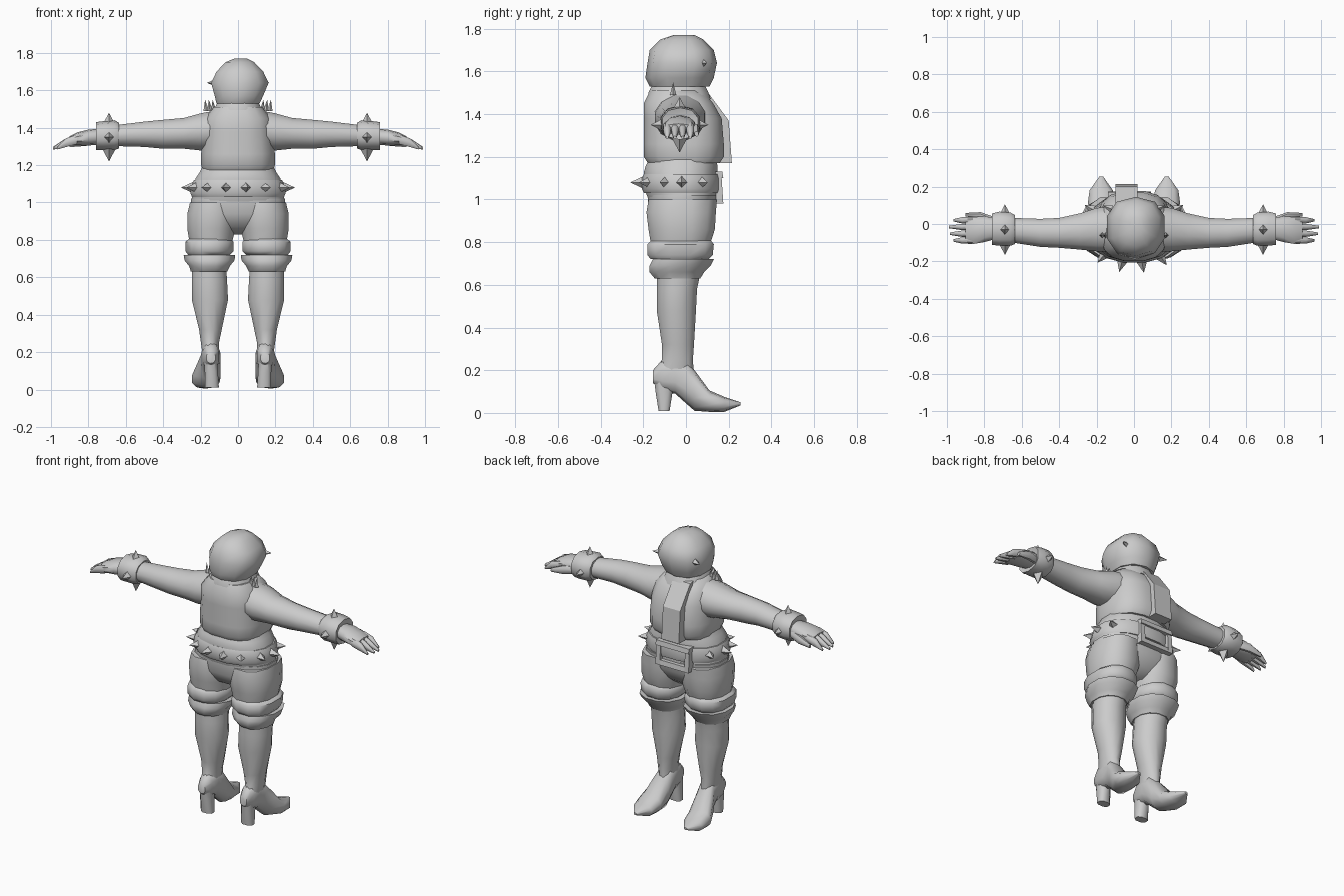
import bpy, bmesh, math
from mathutils import Vector

cube = bpy.data.objects.get("Cube")
if cube:
    bpy.data.objects.remove(cube)

grey = bpy.data.materials.new("plain grey")
grey.use_nodes = True
grey.diffuse_color = (0.6, 0.6, 0.6, 1)
grey.node_tree.nodes["Principled BSDF"].inputs["Base Color"].default_value = (0.6, 0.6, 0.6, 1)


def finish(name, bm, mirror=False, angle=50):
    """Turn a bmesh into a shaded object, optionally mirrored across x."""
    bmesh.ops.recalc_face_normals(bm, faces=bm.faces[:])
    mesh = bpy.data.meshes.new(name)
    bm.to_mesh(mesh)
    bm.free()
    obj = bpy.data.objects.new(name, mesh)
    bpy.context.collection.objects.link(obj)
    mesh.materials.append(grey)
    if mirror:
        mod = obj.modifiers.new("mirror", "MIRROR")
        mod.use_mirror_merge = False
    bpy.ops.object.select_all(action="DESELECT")
    obj.select_set(True)
    bpy.context.view_layer.objects.active = obj
    bpy.ops.object.shade_smooth_by_angle(angle=math.radians(angle))
    return obj


def loft(bm, rings, axis="z", sides=12, power=2.0):
    """Skin rings of (along, a0, a1, b0, b1): the limits of both cross axes."""
    loops = []
    for t, a0, a1, b0, b1 in rings:
        loop = []
        for i in range(sides):
            w = math.tau * (i + 0.5) / sides
            c, s = math.cos(w), math.sin(w)
            a = (a0 + a1) / 2 + (a1 - a0) / 2 * math.copysign(abs(c) ** (2 / power), c)
            b = (b0 + b1) / 2 + (b1 - b0) / 2 * math.copysign(abs(s) ** (2 / power), s)
            co = {"x": (t, a, b), "y": (a, t, b), "z": (a, b, t)}[axis]
            loop.append(bm.verts.new(co))
        loops.append(loop)
    for lo, hi in zip(loops, loops[1:]):
        for i in range(sides):
            j = (i + 1) % sides
            bm.faces.new((lo[i], lo[j], hi[j], hi[i]))
    bm.faces.new(loops[0])
    bm.faces.new(loops[-1])


def part(name, rings, axis="z", sides=12, power=2.0, mirror=False):
    bm = bmesh.new()
    loft(bm, rings, axis, sides, power)
    return finish(name, bm, mirror)


def spike(bm, base, direction, length, radius):
    """Four-sided pyramid stud."""
    d = Vector(direction).normalized()
    rot = d.to_track_quat("Z", "Y").to_matrix().to_4x4()
    rot.translation = Vector(base) + d * length / 2
    bmesh.ops.create_cone(bm, cap_ends=True, segments=4, radius1=radius,
                          radius2=0, depth=length, matrix=rot)


def slab(bm, outline, x0, x1):
    """Extrude a (y, z) outline from x0 to x1."""
    left = [bm.verts.new((x0, y, z)) for y, z in outline]
    right = [bm.verts.new((x1, y, z)) for y, z in outline]
    bm.faces.new(left)
    bm.faces.new(right)
    for i in range(len(outline)):
        j = (i + 1) % len(outline)
        bm.faces.new((left[i], left[j], right[j], right[i]))


# Head and collar
part("head", [
    (1.53, -.12, .12, -.17, .11), (1.57, -.13, .14, -.19, .13),
    (1.64, -.15, .17, -.18, .145), (1.70, -.12, .14, -.17, .13),
    (1.75, -.07, .09, -.12, .08), (1.77, -.02, .05, -.06, .04)], sides=10, power=2.4)
part("collar", [
    (1.47, -.14, .14, -.18, .12), (1.50, -.13, .13, -.18, .11),
    (1.54, -.11, .11, -.16, .09)], power=2.3)
bm = bmesh.new()
for x in (.13, .15, .17):
    spike(bm, (x, -.06, 1.49), (.1, 0, 1), .06, .015)
finish("collar_spikes", bm, True)
bm = bmesh.new()
spike(bm, (.12, .08, 1.64), (1, .4, 0), .05, .02)
finish("cheek_spikes", bm, True)

# Jacket, with an overlapping front flap
part("jacket", [
    (1.17, -.19, .19, -.18, .16), (1.20, -.20, .20, -.20, .18),
    (1.26, -.20, .20, -.20, .18), (1.38, -.19, .19, -.20, .17),
    (1.45, -.18, .18, -.20, .13), (1.51, -.13, .13, -.17, .08)], sides=16, power=2.6)
bm = bmesh.new()
slab(bm, [(.07, 1.51), (.10, 1.505), (.20, 1.37), (.215, 1.17), (.15, 1.17), (.13, 1.37)], -.10, .02)
finish("jacket_flap", bm, angle=20)

# Waist, belt, studs and buckle
part("waist", [
    (.98, -.25, .25, -.17, .15), (1.03, -.25, .25, -.19, .15),
    (1.13, -.23, .23, -.20, .15), (1.16, -.21, .21, -.19, .15),
    (1.20, -.19, .19, -.17, .14)], sides=16, power=2.3)
part("belt", [
    (1.03, -.25, .25, -.20, .16), (1.05, -.26, .26, -.21, .165),
    (1.10, -.25, .25, -.21, .165), (1.12, -.24, .24, -.20, .16)], sides=16, power=2.2)
bm = bmesh.new()
for angle in (30, 0, -25, -55, -80, -105, -130, -155, 180, 150):
    a = math.radians(angle)
    d = (math.cos(a), math.sin(a), 0)
    spike(bm, (.24 * d[0], -.02 + .18 * d[1], 1.08), d, .065, .03)
finish("belt_spikes", bm, angle=20)
bm = bmesh.new()
for x0, x1 in ((-.14, -.11), (.06, .09)):
    slab(bm, [(.12, .98), (.175, .98), (.165, 1.13), (.12, 1.13)], x0, x1)
for z in (.98, 1.10):
    slab(bm, [(.12, z), (.175, z), (.17, z + .03), (.12, z + .03)], -.14, .09)
finish("belt_buckle", bm, angle=20)

# Shorts
part("hips", [
    (.83, -.05, .05, -.07, .05), (.87, -.20, .20, -.14, .10),
    (.94, -.26, .26, -.18, .14), (1.02, -.255, .255, -.18, .15)], sides=16, power=2.4)
part("shorts_leg", [
    (.74, .03, .25, -.16, .10), (.80, .025, .265, -.17, .12),
    (.86, .01, .275, -.18, .14), (.94, .0, .275, -.19, .145),
    (1.00, .02, .26, -.18, .15)], power=2.3, mirror=True)
part("shorts_cuff", [
    (.72, .04, .27, -.17, .11), (.74, .02, .285, -.185, .13),
    (.79, .02, .285, -.185, .135), (.81, .04, .26, -.165, .12)], power=2.3, mirror=True)

# Boots
part("boot_top", [
    (.63, .055, .255, -.15, .07), (.66, .04, .265, -.175, .09),
    (.69, .015, .29, -.175, .12), (.72, .01, .295, -.16, .135),
    (.715, .04, .25, -.14, .10)], power=2.2, mirror=True)
part("boot_leg", [
    (.18, .10, .19, -.14, .04), (.25, .10, .20, -.115, .035),
    (.32, .085, .21, -.115, .04), (.48, .05, .25, -.14, .05),
    (.58, .055, .25, -.14, .055), (.65, .06, .25, -.14, .07)], mirror=True)
part("boot_foot", [
    (-.155, .12, .17, .14, .20), (-.11, .10, .19, .10, .25),
    (-.05, .095, .195, .09, .26), (.0, .09, .20, .045, .25),
    (.04, .09, .22, .01, .20), (.11, .095, .25, .005, .105),
    (.18, .11, .24, .005, .075), (.255, .165, .185, .035, .05)],
     axis="y", sides=10, power=2.4, mirror=True)
part("boot_heel", [
    (.01, .10, .18, -.13, -.075), (.10, .105, .18, -.145, -.06),
    (.18, .11, .18, -.155, -.05)], sides=8, power=2.6, mirror=True)

# Arms and hands
part("arm", [
    (.10, -.15, .10, 1.28, 1.50), (.20, -.15, .09, 1.275, 1.48),
    (.29, -.14, .06, 1.285, 1.455), (.40, -.13, .035, 1.285, 1.445),
    (.50, -.125, .03, 1.295, 1.435), (.66, -.10, .035, 1.30, 1.415)],
     axis="x", mirror=True)
part("wristband", [
    (.635, -.11, .05, 1.29, 1.425), (.66, -.12, .065, 1.28, 1.44),
    (.72, -.12, .07, 1.28, 1.435), (.76, -.115, .06, 1.28, 1.43),
    (.75, -.08, .03, 1.31, 1.40)], axis="x", sides=10, power=2.3, mirror=True)
bm = bmesh.new()
for d in ((0, 0, 1), (0, 0, -1), (0, 1, 0), (0, -1, 0)):
    spike(bm, (.69, -.03 + .06 * d[1], 1.35 + .055 * d[2]), d, .075, .04)
finish("wristband_spikes", bm, True, 20)
part("palm", [
    (.73, -.08, .03, 1.31, 1.395), (.80, -.10, .045, 1.305, 1.39),
    (.86, -.11, .04, 1.305, 1.375), (.90, -.10, .03, 1.305, 1.355)],
     axis="x", sides=10, power=2.3, mirror=True)
bm = bmesh.new()
for i, tip in enumerate((.965, .985, .99, .965)):
    y = -.088 + i * .036
    loft(bm, [(.86, y - .02, y + .02, 1.31, 1.365), (.92, y - .018, y + .018, 1.295, 1.345),
              (tip, y - .007, y + .007, 1.283, 1.298)], "x", 8)
finish("fingers", bm, True)
part("thumb", [
    (.75, .0, .04, 1.31, 1.36), (.82, .025, .065, 1.30, 1.355),
    (.90, .04, .06, 1.295, 1.32)], axis="x", sides=8, mirror=True)
